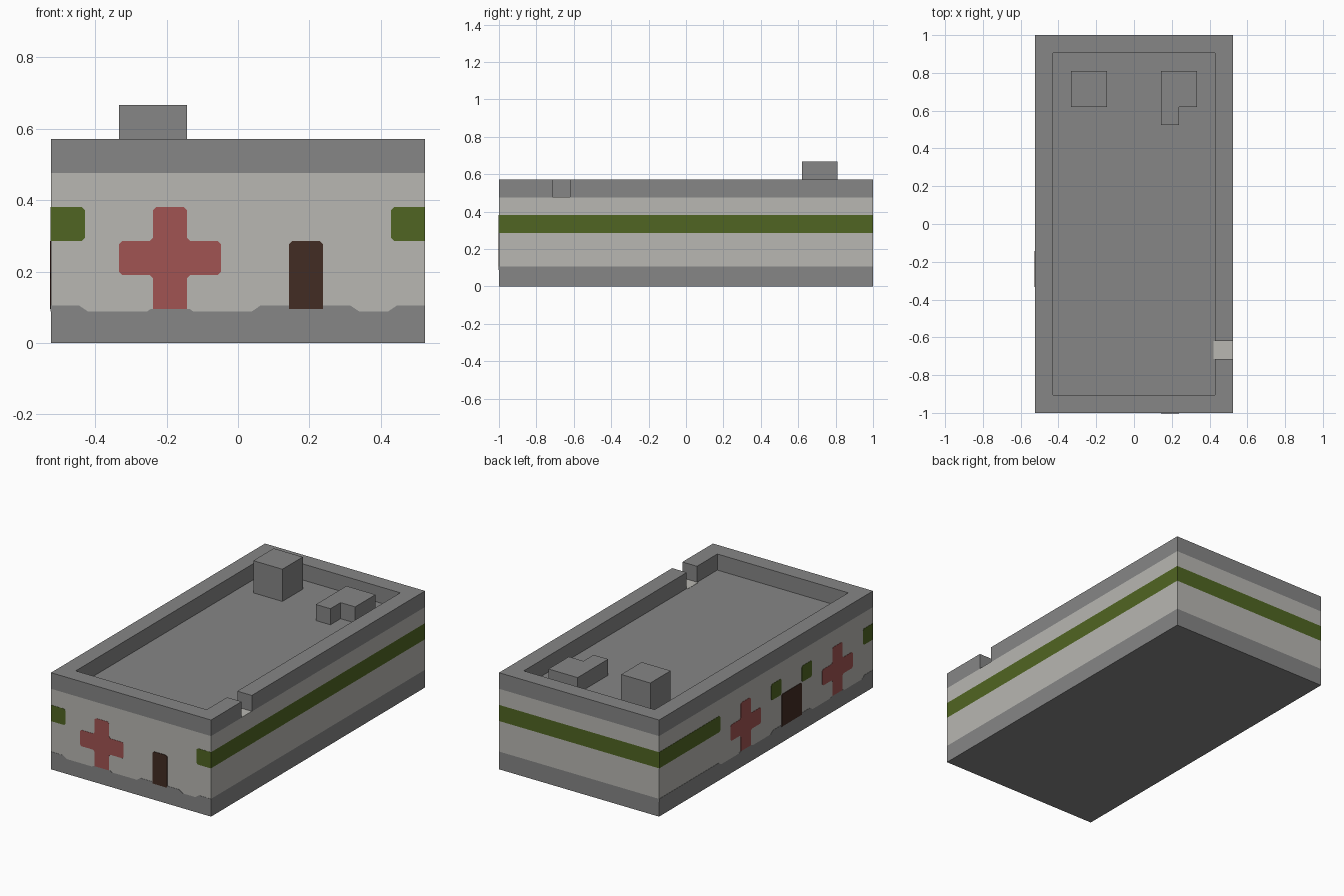
import bpy, bmesh
from mathutils import Vector

if "Cube" in bpy.data.objects:
    bpy.data.objects.remove(bpy.data.objects["Cube"])

V = 2 / 21                       # block size everything is laid out on
HX, HY = 5.5 * V, 1.0            # half width and half length
ROOF, TOP = 5 * V, 6 * V         # roof deck and parapet heights
LOW, HIGH = 0.088, 0.105         # wavy plinth edge


def material(name, srgb):
    lin = [((c / 255 + 0.055) / 1.055) ** 2.4 for c in srgb] + [1]
    m = bpy.data.materials.new(name)
    m.use_nodes = True
    m.diffuse_color = lin
    bsdf = m.node_tree.nodes["Principled BSDF"]
    bsdf.inputs["Base Color"].default_value = lin
    bsdf.inputs["Roughness"].default_value = 0.9
    return m


GREY = material("concrete grey", (134, 134, 134))
PALE = material("wall pale grey", (184, 183, 178))
GREEN = material("stripe green", (80, 101, 34))
RED = material("cross red", (161, 84, 82))
BROWN = material("door brown", (66, 44, 35))


def finish(name, bm, mats):
    bmesh.ops.recalc_face_normals(bm, faces=bm.faces[:])
    me = bpy.data.meshes.new(name)
    bm.to_mesh(me)
    bm.free()
    for m in mats:
        me.materials.append(m)
    ob = bpy.data.objects.new(name, me)
    bpy.context.scene.collection.objects.link(ob)
    return ob


def prism(name, outline, offset, mat):
    """Extrude a flat 3D outline along an offset."""
    bm = bmesh.new()
    face = bm.faces.new([bm.verts.new(p) for p in outline])
    ext = bmesh.ops.extrude_face_region(bm, geom=[face], use_keep_orig=True)
    moved = [g for g in ext["geom"] if isinstance(g, bmesh.types.BMVert)]
    bmesh.ops.translate(bm, verts=moved, vec=Vector(offset))
    return finish(name, bm, [mat])


def slab(name, pts, z0, z1, mat):
    return prism(name, [(x, y, z0) for x, y in pts], (0, 0, z1 - z0), mat)


def rect(a, b, c, d):
    return [(a, c), (b, c), (b, d), (a, d)]


def chamfer(pts, corners=None, r=0.009):
    out = []
    for i, p in enumerate(pts):
        p = Vector(p)
        if corners is not None and i not in corners:
            out.append(p)
            continue
        for q in (pts[i - 1], pts[(i + 1) % len(pts)]):
            out.append(p + (Vector(q) - p).normalized() * r)
    return out


def front_plate(name, pts, mat, t=0.0015):
    prism(name, [(u, -HY, z) for u, z in pts], (0, -t, 0), mat)


def side_plate(name, pts, mat, t=0.0015):
    prism(name, [(-HX, u, z) for u, z in pts], (-t, 0, 0), mat)


def cross(u):
    """Plus sign centred on u, three blocks wide."""
    a, b = V / 2, 1.5 * V
    z0, z1, z2, z3 = V, 2 * V, 3 * V, 4 * V
    return chamfer([(u - a, z0), (u + a, z0), (u + a, z1), (u + b, z1),
                    (u + b, z2), (u + a, z2), (u + a, z3), (u - a, z3),
                    (u - a, z2), (u - b, z2), (u - b, z1), (u - a, z1)],
                   range(2, 12))


def mound(a, b, top=HIGH, left=0.025, right=0.025):
    return [(a - left, LOW), (b + right, LOW), (b, top), (a, top)]


# Main body, banded by height; stripes run fully round the left and back
bm = bmesh.new()
levels = [0, LOW, HIGH, 3 * V, 4 * V, ROOF]
rings = [[bm.verts.new((x, y, z)) for x, y in rect(-HX, HX, -HY, HY)] for z in levels]
for band, (lo, hi) in enumerate(zip(rings, rings[1:])):
    for i in range(4):
        j = (i + 1) % 4
        f = bm.faces.new((lo[i], lo[j], hi[j], hi[i]))
        plain = i in (0, 3)      # front and right walls
        if band == 0 or (band == 1 and not plain):
            f.material_index = 0
        elif band == 3 and not plain:
            f.material_index = 2
        else:
            f.material_index = 1
bm.faces.new(rings[0])
bm.faces.new(rings[-1])
finish("building_body", bm, [GREY, PALE, GREEN])

# Parapet with a one-block gap in the left wall
ix, iy = HX - V, HY - V
g0, g1 = -7.5 * V, -6.5 * V
slab("parapet", [(HX, g1), (HX, HY), (-HX, HY), (-HX, -HY), (HX, -HY), (HX, g0),
                 (ix, g0), (ix, -iy), (-ix, -iy), (-ix, iy), (ix, iy), (ix, g1)],
     ROOF, TOP, GREY)
slab("parapet_gap_floor", rect(ix - 0.008, HX, g0, g1), ROOF, ROOF + 0.0015, PALE)

# Rooftop units
y0, y1, y2 = 5.5 * V, 6.5 * V, 8.5 * V
slab("tall_roof_unit", rect(-3.5 * V, -1.5 * V, y1, y2), ROOF, 7 * V, GREY)
slab("low_roof_unit", [(1.5 * V, y0), (2.5 * V, y0), (2.5 * V, y1),
                       (3.5 * V, y1), (3.5 * V, y2), (1.5 * V, y2)], ROOF, TOP, GREY)

# Front wall details
front_plate("front_cross", cross(-2 * V), RED)
front_plate("front_door", chamfer(rect(1.5 * V, 2.5 * V, V, 3 * V), (2, 3)), BROWN, 0.003)
front_plate("front_stripe_right", chamfer(rect(-HX, -4.5 * V, 3 * V, 4 * V), (1, 2)), GREEN)
front_plate("front_stripe_left", chamfer(rect(4.5 * V, HX, 3 * V, 4 * V), (0, 3)), GREEN)
front_plate("front_plinth_right", mound(-HX, -0.445, left=0), GREY)
front_plate("front_plinth_cross", mound(-0.245, -0.135, V, 0.01, 0.01), GREY)
front_plate("front_plinth_door", mound(0.063, 0.315), GREY)
front_plate("front_plinth_left", mound(0.445, HX, right=0), GREY)

# Right wall details
for name, u in (("back", 2 * V), ("front", -7 * V)):
    side_plate("side_cross_" + name, cross(u), RED)
    side_plate("side_plinth_cross_" + name, mound(u - 0.055, u + 0.055, V, 0.01, 0.01), GREY)
side_plate("side_door", chamfer(rect(-3.5 * V, -1.5 * V, V, 3 * V), (2, 3)), BROWN, 0.003)
for name, u in (("back", -V), ("front", -4 * V)):
    side_plate("side_window_" + name,
               chamfer(rect(u - V / 2, u + V / 2, 3 * V, 4 * V)), GREEN)
side_plate("side_stripe_back", chamfer(rect(4.5 * V, HY, 3 * V, 4 * V), (0, 3)), GREEN)
side_plate("side_stripe_front", chamfer(rect(-HY, -9.5 * V, 3 * V, 4 * V), (1, 2)), GREEN)
side_plate("side_plinth_back", mound(0.445, HY, right=0), GREY)
side_plate("side_plinth_door", mound(-0.41, -0.065), GREY)
side_plate("side_plinth_front", mound(-HY, -0.92, left=0), GREY)
